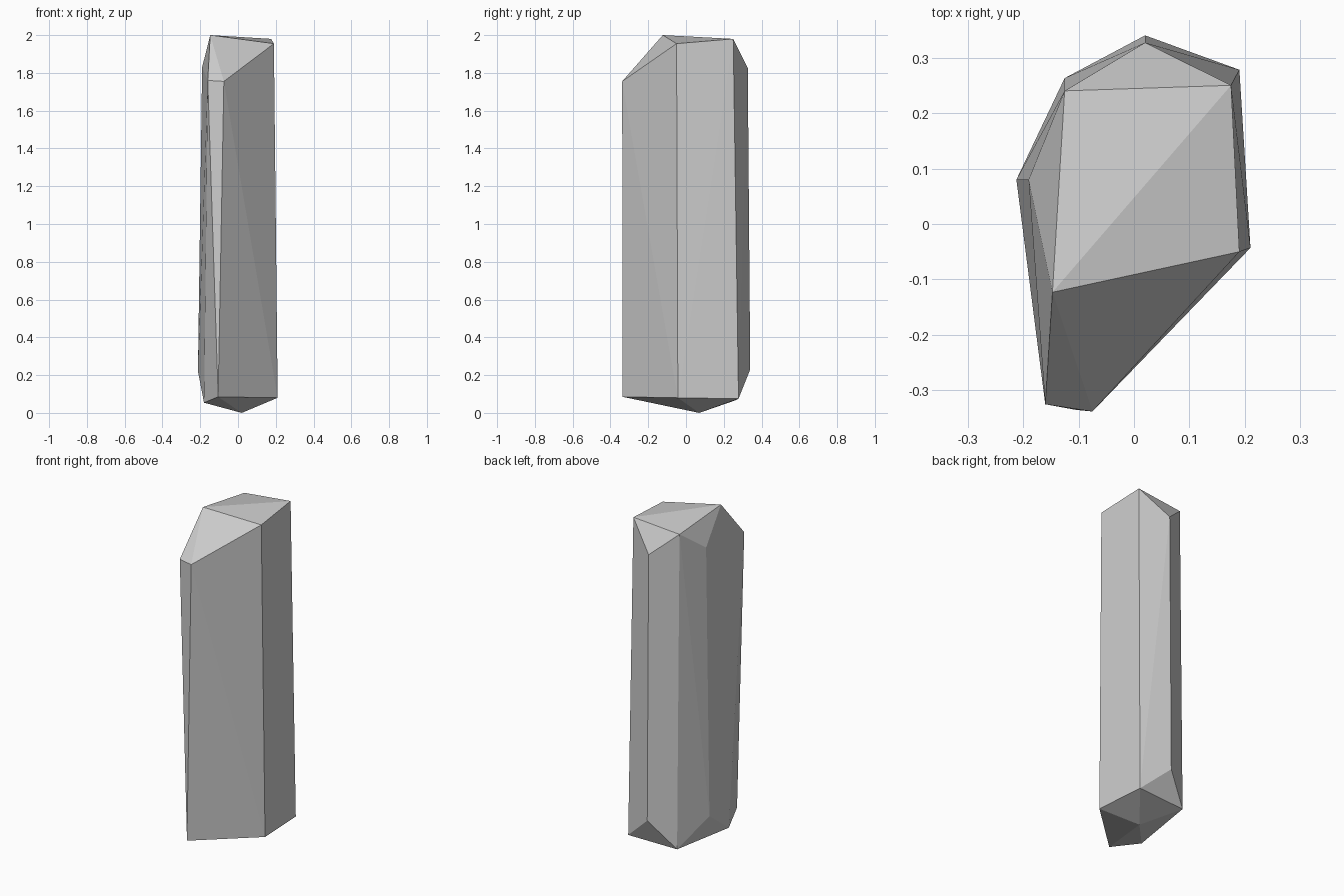
import bpy, bmesh

# Corner points of the crystal: bevelled top end and pointed bottom end
top = [(0.175, 0.25, 1.98), (-0.147, -0.123, 2.0), (-0.125, 0.24, 1.953),
       (0.19, -0.05, 1.955), (-0.19, 0.08, 1.83), (0.02, 0.327, 1.825),
       (-0.16, -0.325, 1.76), (-0.075, -0.338, 1.755)]
bottom = [(-0.105, -0.335, 0.085), (0.21, -0.043, 0.08), (0.19, 0.278, 0.075),
          (0.02, 0.34, 0.23), (-0.125, 0.263, 0.067), (-0.212, 0.08, 0.22),
          (-0.18, -0.15, 0.054), (0.02, 0.07, 0.0)]

# Faceted crystal shard: convex hull around the corners, flat shaded
bm = bmesh.new()
for p in top + bottom:
    bm.verts.new(p)
bmesh.ops.convex_hull(bm, input=bm.verts)
bmesh.ops.delete(bm, geom=[v for v in bm.verts if not v.link_faces], context='VERTS')
bmesh.ops.recalc_face_normals(bm, faces=bm.faces)

mesh = bpy.data.meshes.new("crystal_shard")
bm.to_mesh(mesh)
bm.free()
bpy.context.collection.objects.link(bpy.data.objects.new("crystal_shard", mesh))
